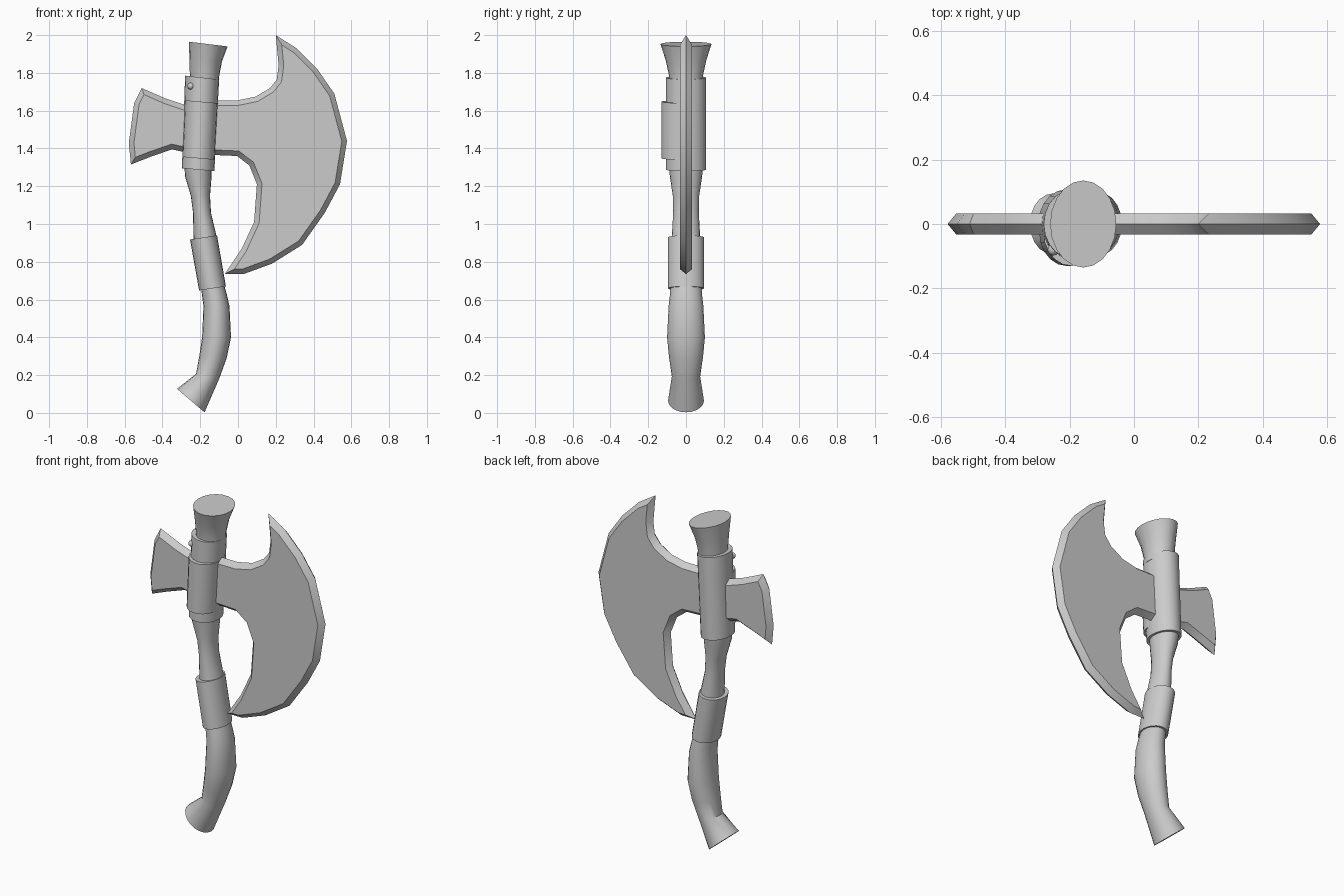
import bpy, bmesh, math
from mathutils import Vector

if "Cube" in bpy.data.objects:
    bpy.data.objects.remove(bpy.data.objects["Cube"])

SIDES = 20


def finish(bm, name, smooth=True):
    bmesh.ops.recalc_face_normals(bm, faces=bm.faces)
    mesh = bpy.data.meshes.new(name)
    bm.to_mesh(mesh)
    bm.free()
    ob = bpy.data.objects.new(name, mesh)
    bpy.context.collection.objects.link(ob)
    if smooth:
        bpy.context.view_layer.objects.active = ob
        ob.select_set(True)
        bpy.ops.object.shade_smooth_by_angle(angle=math.radians(35))
        ob.select_set(False)
    return ob


def loft(name, rings, yc=0.0):
    """Capped tube; each ring = left x, left z, right x, right z, y radius."""
    bm = bmesh.new()
    loops = []
    for lx, lz, rx, rz, ry in rings:
        left, right = Vector((lx, yc, lz)), Vector((rx, yc, rz))
        mid, half = (left + right) / 2, (right - left) / 2
        loops.append([bm.verts.new(mid + half * math.cos(a) + Vector((0, ry * math.sin(a), 0)))
                      for a in (2 * math.pi * i / SIDES for i in range(SIDES))])
    for a, b in zip(loops, loops[1:]):
        for i in range(SIDES):
            j = (i + 1) % SIDES
            bm.faces.new((a[i], a[j], b[j], b[i]))
    bm.faces.new(loops[0])
    bm.faces.new(loops[-1])
    return finish(bm, name)


def inset(points, d):
    """Mitred inset of a clockwise outline."""
    pts = [Vector(p) for p in points]
    out = []
    for i, p in enumerate(pts):
        a = (p - pts[i - 1]).normalized()
        b = (pts[(i + 1) % len(pts)] - p).normalized()
        na, nb = Vector((a.y, -a.x)), Vector((b.y, -b.x))
        out.append(p + (na + nb) * d / (1 + na.dot(nb)))
    return out


# Handle: flared pommel top, waisted neck, curved grip
loft("handle_top", [(-.255, 1.74, -.10, 1.73, .085), (-.255, 1.79, -.10, 1.78, .09),
                    (-.257, 1.87, -.085, 1.86, .107), (-.26, 1.965, -.055, 1.94, .135)])
loft("handle_neck", [(-.285, 1.32, -.14, 1.31, .092), (-.28, 1.25, -.14, 1.25, .085),
                     (-.25, 1.15, -.148, 1.15, .07), (-.238, 1.06, -.143, 1.06, .068),
                     (-.235, .90, -.11, .92, .076)])
loft("handle_grip", [(-.20, .69, -.08, .70, .08), (-.19, .62, -.06, .63, .085),
                     (-.183, .565, -.045, .565, .092), (-.19, .40, -.037, .40, .10),
                     (-.205, .30, -.06, .29, .09), (-.222, .207, -.10, .18, .075),
                     (-.323, .127, -.177, .003, .095)])

# Collars around the handle
loft("upper_collar", [(-.297, 1.295, -.125, 1.28, .107), (-.28, 1.785, -.10, 1.765, .107)])
loft("front_sleeve", [(-.294, 1.355, -.124, 1.34, .105), (-.281, 1.655, -.107, 1.64, .105)], -.025)
loft("lower_collar", [(-.206, .648, -.064, .67, .096), (-.254, .918, -.111, .94, .096)])

# Double-headed blade: flat faces bevelled down to a sharp central edge
outline = [(.20, 2.0), (.31, 1.93), (.42, 1.82), (.51, 1.69), (.577, 1.44), (.54, 1.21),
           (.46, 1.06), (.34, .89), (.18, .79), (.03, .735), (-.07, .735), (.02, .87),
           (.085, 1.01), (.10, 1.21), (.06, 1.31), (-.005, 1.36), (-.12, 1.365),
           (-.28, 1.38), (-.35, 1.395), (-.465, 1.355), (-.567, 1.315), (-.578, 1.43),
           (-.55, 1.64), (-.51, 1.72), (-.385, 1.665), (-.28, 1.63), (-.11, 1.655),
           (0, 1.655), (.095, 1.675), (.17, 1.72), (.205, 1.765), (.215, 1.84)]
bm = bmesh.new()
edge = [bm.verts.new((x, 0, z)) for x, z in outline]
for y in (-.033, .033):
    face = [bm.verts.new((p.x, y, p.y)) for p in inset(outline, .027)]
    for i in range(len(edge)):
        j = (i + 1) % len(edge)
        bm.faces.new((edge[i], edge[j], face[j], face[i]))
    bm.faces.new(face)
finish(bm, "axe_blade")

# Small rivet on the front of the upper collar
bpy.ops.mesh.primitive_uv_sphere_add(segments=12, ring_count=8, radius=.018,
                                     location=(-.25, -.08, 1.73))
bpy.context.object.name = "collar_rivet"
bpy.ops.object.shade_smooth()
